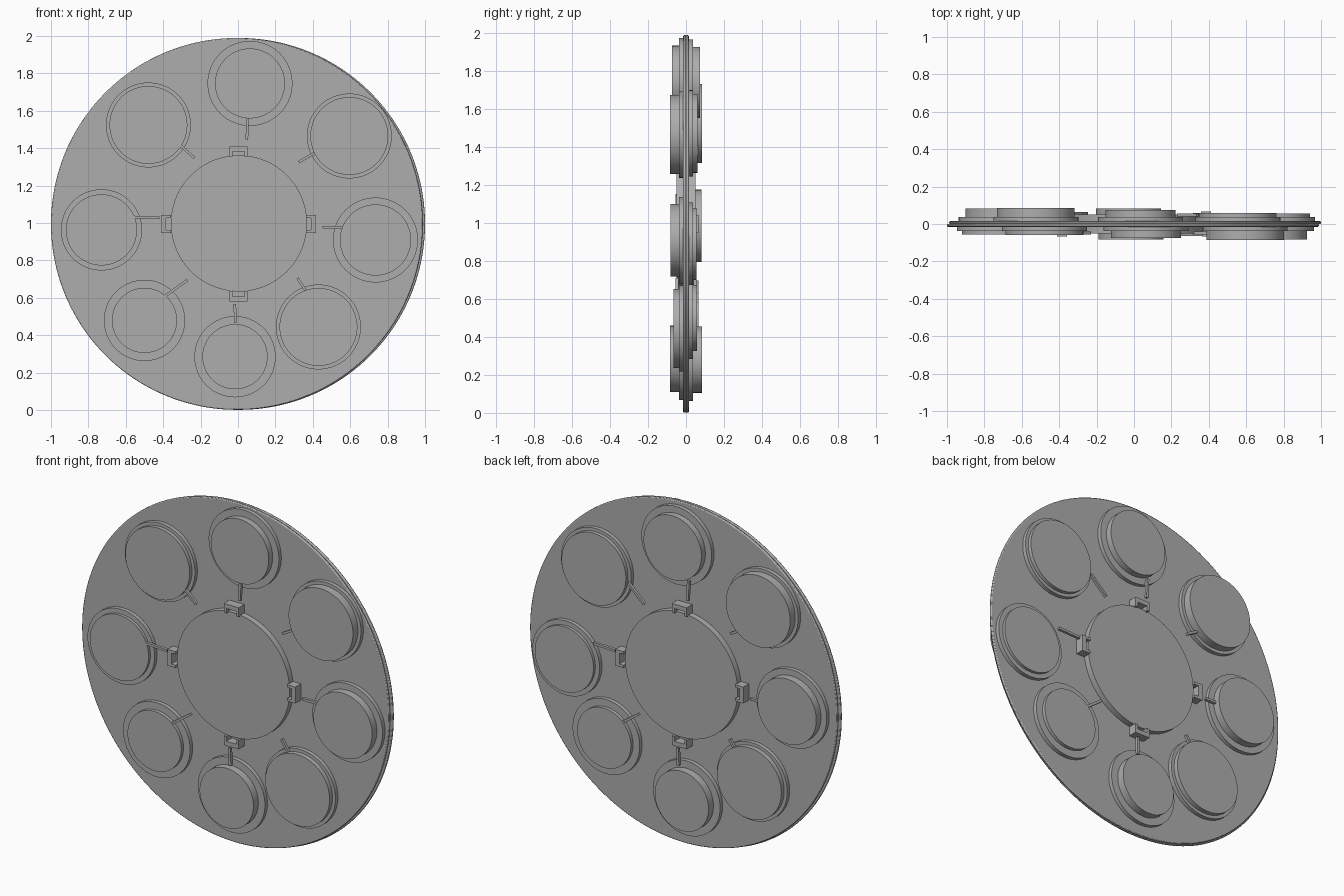
import bpy, bmesh, math
from mathutils import Matrix, Vector

if "Cube" in bpy.data.objects:
    bpy.data.objects.remove(bpy.data.objects["Cube"])

grey = bpy.data.materials.new("plain grey")
grey.diffuse_color = (0.42, 0.42, 0.42, 1)
grey.use_nodes = True
grey.node_tree.nodes["Principled BSDF"].inputs["Base Color"].default_value = grey.diffuse_color

# Each face of the wheel is described in (u, z, d): u right as seen
# from that side, z up, d outwards. side = 1 is front, -1 is back.


def place(side, u, z, d):
    return Vector((side * u, -side * d, z))


def finish(bm, name):
    bmesh.ops.recalc_face_normals(bm, faces=bm.faces)
    me = bpy.data.meshes.new(name)
    bm.to_mesh(me)
    bm.free()
    ob = bpy.data.objects.new(name, me)
    bpy.context.collection.objects.link(ob)
    me.materials.append(grey)
    bpy.ops.object.select_all(action='DESELECT')
    ob.select_set(True)
    bpy.context.view_layer.objects.active = ob
    bpy.ops.object.shade_smooth_by_angle(angle=math.radians(35))
    return ob


def prism(name, side, outline, d0, d1):
    """Extrude an outline of (u, z) points from depth d0 to d1."""
    bm = bmesh.new()
    face = bm.faces.new([bm.verts.new(place(side, u, z, d0)) for u, z in outline])
    ext = bmesh.ops.extrude_face_region(bm, geom=[face])
    verts = [v for v in ext["geom"] if isinstance(v, bmesh.types.BMVert)]
    bmesh.ops.translate(bm, verts=verts, vec=place(side, 0, 0, d1 - d0))
    return finish(bm, name)


def disc(name, side, u, z, r, d, n=96):
    ring = [(u + r * math.cos(2 * math.pi * i / n), z + r * math.sin(2 * math.pi * i / n))
            for i in range(n)]
    return prism(name, side, ring, 0, d)


def rod(name, side, a, b, d0, d1, w=0.014):
    a, b = Vector(a), Vector(b)
    t = (b - a).normalized() * w / 2
    n = Vector((-t.y, t.x))
    return prism(name, side, [a + n, b + n, b - n, a - n], d0, d1)


# Pods: front (u, z), back (u, z), flange radius, cap radius, cap depth
pods = [
    ((0.064, 1.746), (-0.035, 1.74), 0.227, 0.187, 0.075),
    ((0.595, 1.465), (0.525, 1.523), 0.227, 0.208, 0.085),
    ((0.735, 0.909), (0.71, 0.985), 0.227, 0.190, 0.082),
    ((0.430, 0.444), (0.454, 0.49), 0.227, 0.208, 0.065),
    ((-0.016, 0.285), (0.03, 0.28), 0.217, 0.174, 0.083),
    ((-0.500, 0.479), (-0.49, 0.50), 0.217, 0.174, 0.058),
    ((-0.730, 0.963), (-0.75, 0.89), 0.217, 0.190, 0.055),
    ((-0.479, 1.524), (-0.555, 1.472), 0.227, 0.208, 0.06),
]
# Spokes: outer end, inner end
spokes = [
    ((0.052, 1.56), (0.047, 1.445)), ((0.42, 1.38), (0.325, 1.326)),
    ((0.56, 0.978), (0.452, 0.978)), ((0.36, 0.642), (0.318, 0.706)),
    ((-0.014, 0.465), (-0.017, 0.567)), ((-0.388, 0.61), (-0.27, 0.695)),
    ((-0.563, 1.032), (-0.42, 1.027)), ((-0.34, 1.444), (-0.234, 1.348)),
]
# Bracket outline, a U that opens towards the hub (across, outward)
bracket = [(-0.048, 0.36), (-0.048, 0.414), (0.048, 0.414), (0.048, 0.36),
           (0.032, 0.36), (0.032, 0.388), (-0.032, 0.388), (-0.032, 0.36)]

for side, word in ((1, "front"), (-1, "back")):
    # Plate with softened rim, and hub
    plate = disc(word + "_plate", side, -0.006, 0.995, 0.994, 0.015, 160)
    bev = plate.modifiers.new("rim", 'BEVEL')
    bev.width, bev.segments, bev.limit_method = 0.005, 2, 'ANGLE'
    disc(word + "_hub", side, 0.005, 0.998, 0.364, 0.05)

    # Pods with flange and raised cap
    for i, (front, back, r, rc, d) in enumerate(pods, 1):
        u, z = front if side == 1 else back
        disc(f"{word}_pod_flange_{i}", side, u, z, r, 0.038)
        disc(f"{word}_pod_cap_{i}", side, u, z, rc, d)

    # Spokes
    for i, (a, b) in enumerate(spokes, 1):
        rod(f"{word}_spoke_{i}", side, a, b, 0.04, 0.056)

    # Brackets around the hub
    for i in range(4):
        turn = Matrix.Rotation(i * math.pi / 2, 2)
        pts = [turn @ Vector(p) + Vector((0.003, 0.995)) for p in bracket]
        prism(f"{word}_bracket_{i + 1}", side, pts, 0.01, 0.066)
